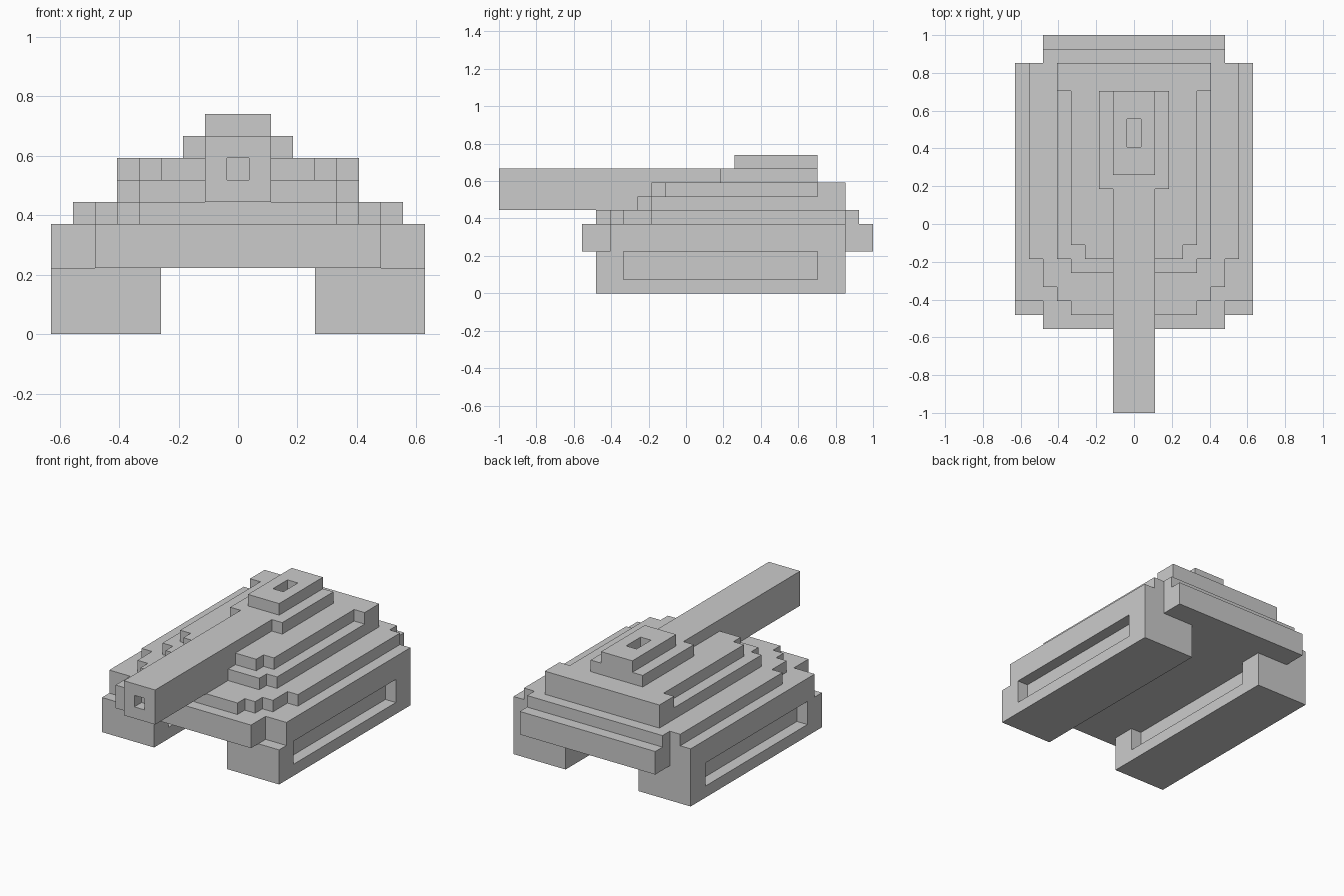
import bpy, bmesh

if "Cube" in bpy.data.objects:
    bpy.data.objects.remove(bpy.data.objects["Cube"])

U = 2 / 27  # one block of the model's grid


def finish(name, bm):
    bmesh.ops.recalc_face_normals(bm, faces=bm.faces)
    me = bpy.data.meshes.new(name)
    bm.to_mesh(me)
    bm.free()
    ob = bpy.data.objects.new(name, me)
    bpy.context.collection.objects.link(ob)
    return ob


def slab(name, half, z0, z1):
    """Extrude a right-half outline (x, y), mirrored across x = 0, from z0 to z1."""
    outline = half + [(-x, y) for x, y in reversed(half)]
    bm = bmesh.new()
    face = bm.faces.new([bm.verts.new((x * U, y * U, z0 * U)) for x, y in outline])
    top = bmesh.ops.extrude_face_region(bm, geom=[face])
    verts = [v for v in top["geom"] if isinstance(v, bmesh.types.BMVert)]
    bmesh.ops.translate(bm, verts=verts, vec=(0, 0, (z1 - z0) * U))
    return finish(name, bm)


def box(name, xs, ys, zs):
    bm = bmesh.new()
    bmesh.ops.create_cube(bm, size=1)
    for v in bm.verts:
        v.co = [((a + b) / 2 + c * (b - a)) * U for c, (a, b) in zip(v.co, (xs, ys, zs))]
    return finish(name, bm)


def cut(ob, xs, ys, zs):
    """Remove a box-shaped pocket from an object."""
    cutter = box("cutter", xs, ys, zs)
    cutter.hide_render = True
    mod = ob.modifiers.new("pocket", "BOOLEAN")
    mod.operation, mod.solver, mod.object = "DIFFERENCE", "EXACT", cutter
    bpy.context.view_layer.objects.active = ob
    bpy.ops.object.modifier_apply(modifier=mod.name)
    bpy.data.objects.remove(cutter)


# Tracks with a long recess on the inner and outer faces, and fenders above
for side, s in (("left", -1), ("right", 1)):
    def span(a, b):
        return sorted((s * a, s * b))
    track = box(side + "_track", span(3.5, 8.5), (-6.5, 11.5), (0, 3))
    cut(track, span(7.5, 9.5), (-4.5, 9.5), (1, 3.5))
    cut(track, span(2.5, 4.5), (-4.5, 9.5), (1, 3.5))
    box(side + "_fender", span(6.5, 8.5), (-5.5, 11.5), (3, 5))

# Hull and stepped deck
box("hull", (-6.5, 6.5), (-7.5, 13.5), (3, 5))
slab("deck", [(4.5, -6.5), (4.5, -5.5), (5.5, -5.5), (5.5, -4.5), (6.5, -4.5), (6.5, -2.5),
              (7.5, -2.5), (7.5, 11.5), (6.5, 11.5), (6.5, 12.5)], 5, 6)

# Turret layers
slab("turret_base", [(4.5, -3.5), (4.5, -2.5), (5.5, -2.5), (5.5, 11.5)], 6, 7)
slab("turret_body", [(3.5, -2.5), (3.5, -1.5), (4.5, -1.5), (4.5, 9.5),
                     (5.5, 9.5), (5.5, 11.5)], 7, 8)
box("turret_roof", (-2.5, 2.5), (2.5, 9.5), (8, 9))

# Hatch with a square opening
hatch = box("hatch", (-1.5, 1.5), (3.5, 9.5), (9, 10))
cut(hatch, (-0.5, 0.5), (5.5, 7.5), (8.5, 10.5))

# Gun barrel with a muzzle hole
barrel = box("barrel", (-1.5, 1.5), (-13.5, 3), (6, 9))
cut(barrel, (-0.5, 0.5), (-14.5, -12.5), (7, 8))
